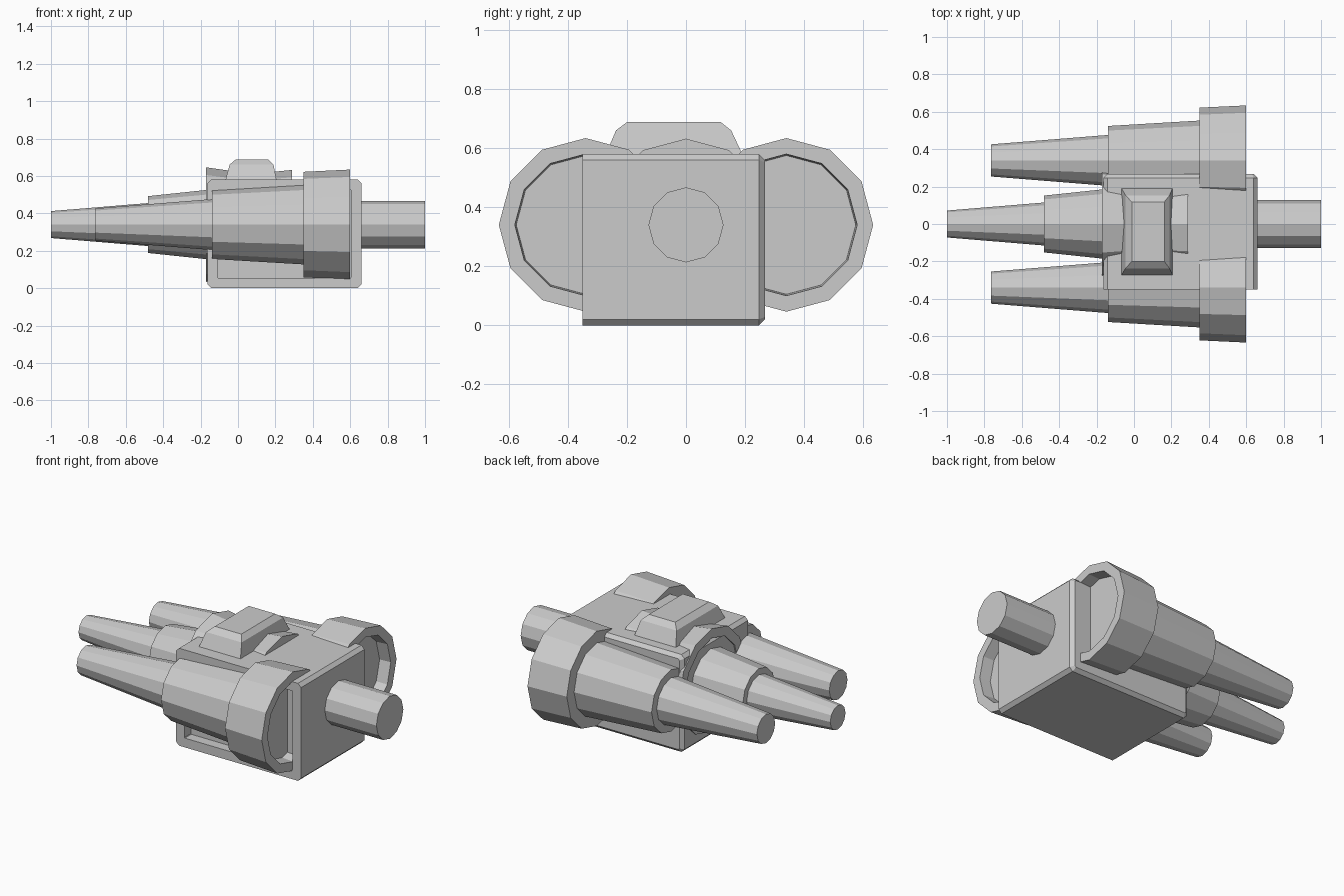
import bpy, bmesh, math

if "Cube" in bpy.data.objects:
    bpy.data.objects.remove(bpy.data.objects["Cube"])

AXIS_Z = 0.34
SIDES = 12


def loft(name, rings):
    """Skin a stack of matching rings and cap both ends."""
    bm = bmesh.new()
    loops = [[bm.verts.new(p) for p in ring] for ring in rings]
    n = len(loops[0])
    for a, b in zip(loops, loops[1:]):
        for i in range(n):
            j = (i + 1) % n
            bm.faces.new((a[i], a[j], b[j], b[i]))
    bm.faces.new(loops[0][::-1])
    bm.faces.new(loops[-1])
    bmesh.ops.recalc_face_normals(bm, faces=bm.faces)
    mesh = bpy.data.meshes.new(name)
    bm.to_mesh(mesh)
    bm.free()
    obj = bpy.data.objects.new(name, mesh)
    bpy.context.collection.objects.link(obj)
    return obj


def turned(name, y, profile):
    """Twelve-sided part turned around an axis parallel to x."""
    angles = [2 * math.pi * i / SIDES for i in range(SIDES)]
    return loft(name, [[(x, y + r * math.cos(a), AXIS_Z + r * math.sin(a)) for a in angles]
                       for x, r in profile])


def chamfered(y, inset, c):
    """Rectangle in the xz plane with cut corners, used for the housing."""
    x0, x1, z0, z1 = -0.163 + inset, 0.66 - inset, inset, 0.58 - inset
    return [(x, y, z) for x, z in (
        (x0 + c, z0), (x1 - c, z0), (x1, z0 + c), (x1, z1 - c),
        (x1 - c, z1), (x0 + c, z1), (x0, z1 - c), (x0, z0 + c))]


# Housing: recessed panel at the front, chamfered back
loft("housing", [chamfered(-0.29, 0.055, 0.003), chamfered(-0.35, 0.055, 0.003),
                 chamfered(-0.35, 0, 0.02), chamfered(0.247, 0, 0.02),
                 chamfered(0.267, 0.02, 0.008)])

# Side barrels: cupped rear collar, middle sleeve, slim muzzle
side_profile = [(0.53, 0.235), (0.6, 0.24), (0.6, 0.294), (0.35, 0.282), (0.35, 0.213),
                (-0.14, 0.184), (-0.14, 0.136), (-0.765, 0.086)]
for label, y in (("front", -0.34), ("back", 0.34)):
    turned(label + "_barrel", y, side_profile)

# Centre barrel: collar buried in the housing, sleeve and muzzle
turned("centre_barrel", 0, [(0.29, 0.292), (0.2, 0.283), (-0.06, 0.29), (-0.17, 0.306),
                            (-0.17, 0.25), (-0.15, 0.25), (-0.15, 0.187),
                            (-0.48, 0.152), (-0.48, 0.115), (-1.0, 0.072)])

# Rear shaft
turned("rear_shaft", 0, [(0.6, 0.127), (1.0, 0.127)])

# Raised block on top
block = [(0.56, -0.072, 0.21, -0.28, 0.2), (0.66, -0.045, 0.19, -0.237, 0.153),
         (0.688, -0.012, 0.162, -0.2, 0.118)]
loft("top_block", [[(x0, y0, z), (x1, y0, z), (x1, y1, z), (x0, y1, z)]
                   for z, x0, x1, y0, y1 in block])
